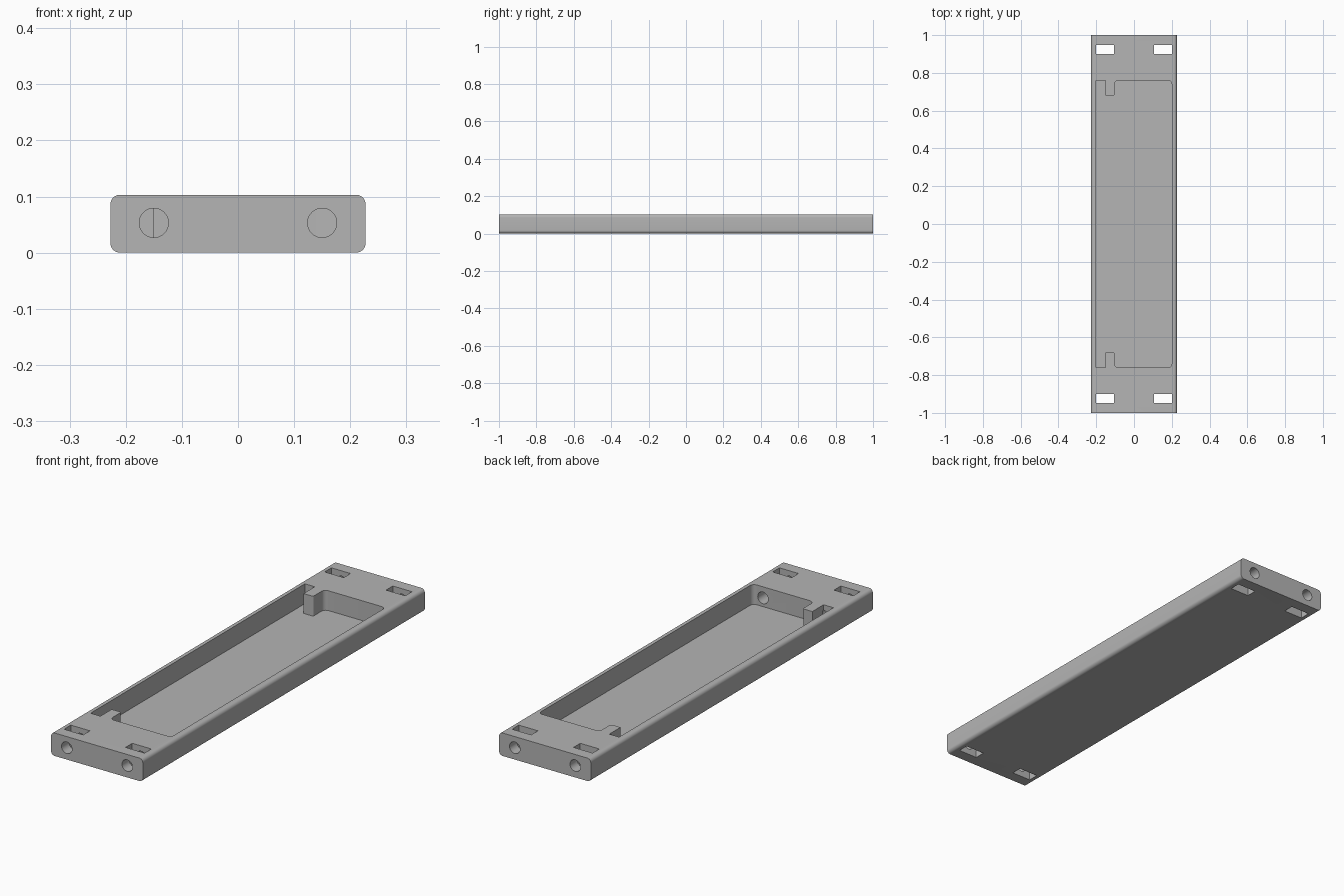
import bpy, bmesh, math
from mathutils import Vector

if "Cube" in bpy.data.objects:
    bpy.data.objects.remove(bpy.data.objects["Cube"])

HALF_W, HEIGHT, FLOOR = 0.2275, 0.103, 0.014

grey = bpy.data.materials.new("plain grey")
grey.use_nodes = True
grey.diffuse_color = (0.46, 0.46, 0.46, 1)
grey.node_tree.nodes["Principled BSDF"].inputs["Base Color"].default_value = grey.diffuse_color


def rounded(corners, steps=8):
    """Outline of a right-angled shape from (u, v, radius) corners."""
    pts = [Vector(c[:2]) for c in corners]
    out = []
    for i, p in enumerate(pts):
        r = corners[i][2]
        if r == 0:
            out.append(p)
            continue
        d_in = (p - pts[i - 1]).normalized()
        d_out = (pts[(i + 1) % len(pts)] - p).normalized()
        centre = p - r * d_in + r * d_out
        for k in range(steps + 1):
            t = math.pi / 2 * k / steps
            out.append(centre - r * math.cos(t) * d_out + r * math.sin(t) * d_in)
    return out


def prism(name, outline, lo, hi, along):
    """Extrude an outline along y or z."""
    def place(p, d):
        return (p.x, d, p.y) if along == "y" else (p.x, p.y, d)
    bm = bmesh.new()
    ends = [[bm.verts.new(place(p, d)) for p in outline] for d in (lo, hi)]
    bm.faces.new(ends[0])
    bm.faces.new(ends[1])
    n = len(outline)
    for i in range(n):
        j = (i + 1) % n
        bm.faces.new((ends[0][i], ends[0][j], ends[1][j], ends[1][i]))
    bmesh.ops.recalc_face_normals(bm, faces=bm.faces)
    mesh = bpy.data.meshes.new(name)
    bm.to_mesh(mesh)
    bm.free()
    mesh.materials.append(grey)
    obj = bpy.data.objects.new(name, mesh)
    bpy.context.collection.objects.link(obj)
    return obj


def box(x0, x1, y0, y1, r=0):
    return rounded([(x0, y0, r), (x1, y0, r), (x1, y1, r), (x0, y1, r)])


# Long bar with rounded lengthwise edges
tray = prism("tray_body", box(-HALF_W, HALF_W, 0, HEIGHT, 0.017), -1, 1, "y")

# Pocket outline, stepping around a retaining tab at each end
half = [(0.2, 0.76, 0.02), (-0.103, 0.76, 0.02), (-0.103, 0.68, 0.008),
        (-0.151, 0.68, 0), (-0.151, 0.76, 0), (-0.2, 0.76, 0)]
pocket = half + [(x, -y, r) for x, y, r in reversed(half)]
cutters = [prism("pocket_cutter", rounded(pocket), FLOOR, 0.2, "z")]

for side in (-1, 1):
    # Strap slots through the full height
    x0, x1 = sorted((side * 0.105, side * 0.2))
    for y0, y1 in ((0.9, 0.948), (-0.948, -0.9)):
        cutters.append(prism("slot_cutter", box(x0, x1, y0, y1), -0.1, 0.2, "z"))
    # End holes: open to the pocket at the front, ending in the slots at the back
    circle = [Vector((side * 0.15 + 0.026 * math.cos(a), 0.053 + 0.026 * math.sin(a)))
              for a in (math.tau * k / 40 for k in range(40))]
    for y0, y1 in ((-1.1, -0.757), (0.92, 1.1)):
        cutters.append(prism("hole_cutter", circle, y0, y1, "y"))

bpy.context.view_layer.objects.active = tray
for cutter in cutters:
    cutter.hide_render = True
    mod = tray.modifiers.new("cut", "BOOLEAN")
    mod.operation = "DIFFERENCE"
    mod.solver = "EXACT"
    mod.object = cutter
    bpy.ops.object.modifier_apply(modifier=mod.name)
for cutter in cutters:
    bpy.data.objects.remove(cutter)

# Smooth the rounded edges and hole walls only
bpy.ops.object.select_all(action="DESELECT")
tray.select_set(True)
bpy.ops.object.shade_smooth_by_angle(angle=math.radians(30))
